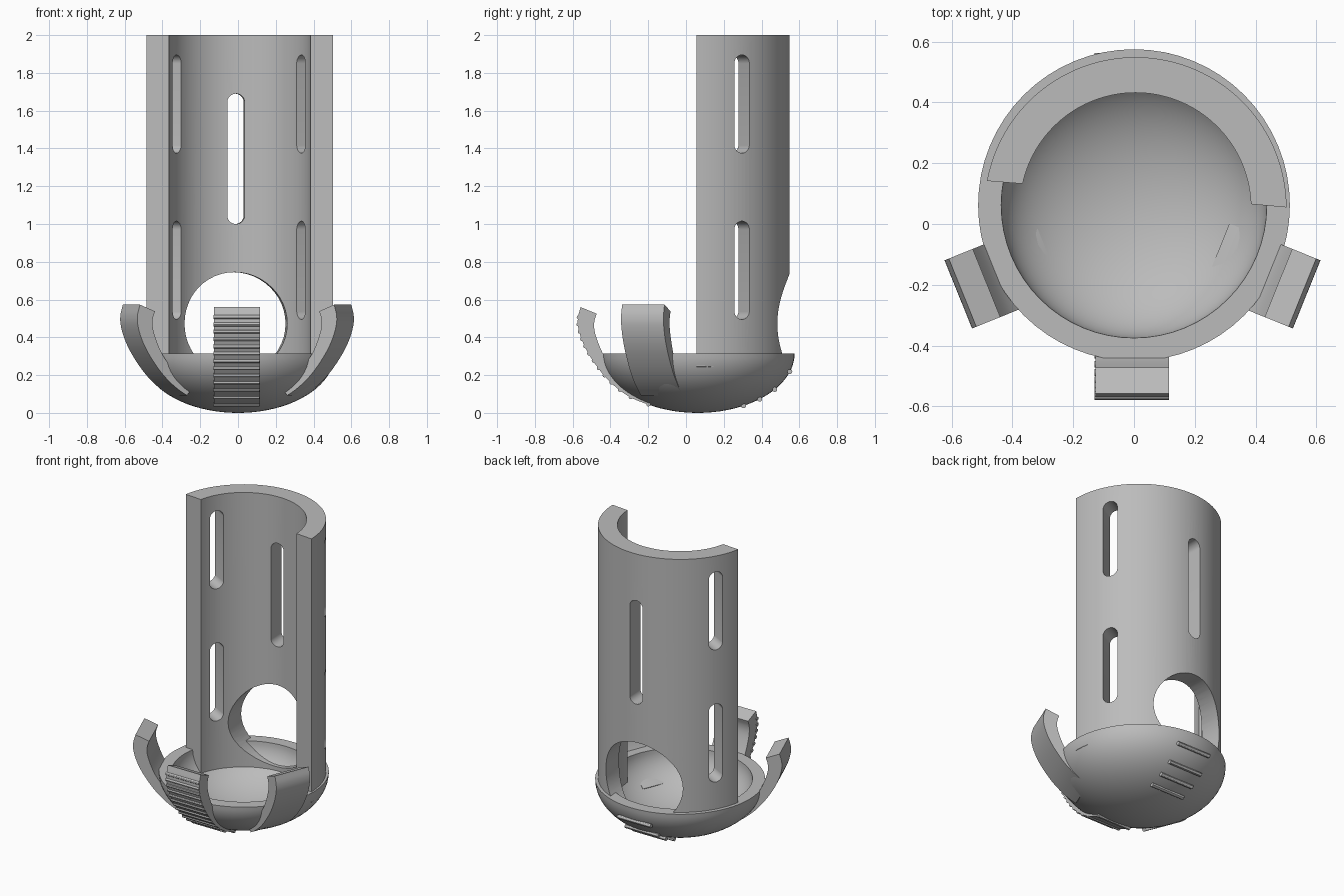
import bpy, bmesh
from math import cos, sin, pi, radians, sqrt
from mathutils import Matrix, Vector

if "Cube" in bpy.data.objects:
    bpy.data.objects.remove(bpy.data.objects["Cube"])

grey = bpy.data.materials.new("plain grey")
grey.use_nodes = True
grey.diffuse_color = (0.5, 0.5, 0.5, 1)
grey.node_tree.nodes["Principled BSDF"].inputs["Base Color"].default_value = (0.5, 0.5, 0.5, 1)


def finish(name, bm, matrix=Matrix()):
    bmesh.ops.recalc_face_normals(bm, faces=bm.faces)
    mesh = bpy.data.meshes.new(name)
    bm.transform(matrix)
    bm.to_mesh(mesh)
    bm.free()
    mesh.materials.append(grey)
    ob = bpy.data.objects.new(name, mesh)
    bpy.context.collection.objects.link(ob)
    return ob


def smooth(ob):
    bpy.ops.object.select_all(action='DESELECT')
    ob.select_set(True)
    bpy.context.view_layer.objects.active = ob
    bpy.ops.object.shade_smooth_by_angle(angle=radians(30))


def loft(name, sections, matrix=Matrix()):
    """Skin closed cross-sections in order and cap both ends."""
    bm = bmesh.new()
    rings = [[bm.verts.new(p) for p in s] for s in sections]
    n = len(rings[0])
    for a, b in zip(rings, rings[1:]):
        for i in range(n):
            j = (i + 1) % n
            bm.faces.new((a[i], a[j], b[j], b[i]))
    bm.faces.new(rings[0])
    bm.faces.new(rings[-1])
    return finish(name, bm, matrix)


def spline(points, steps=6):
    """Smooth curve through 2D points."""
    pts = [Vector(p) for p in points]
    pts = [2 * pts[0] - pts[1]] + pts + [2 * pts[-1] - pts[-2]]
    out = []
    for a, b, c, d in zip(pts, pts[1:], pts[2:], pts[3:]):
        for k in range(steps):
            t = k / steps
            out.append(0.5 * (2 * b + (c - a) * t + (2 * a - 5 * b + 4 * c - d) * t * t
                              + (3 * b - a - 3 * c + d) * t ** 3))
    return out + [pts[-2]]


# Half tube, its lower edge sunk into the bowl wall
CX, CY, R_OUT, R_IN = 0.005, 0.052, 0.497, 0.38
STEPS = 64
sections = []
for i in range(STEPS + 1):
    t = i / STEPS
    ao, ai = radians(0.3 + 169.3 * t), radians(2 + 165.8 * t)
    po = (R_OUT * cos(ao), R_OUT * sin(ao))
    pi_ = (R_IN * cos(ai), R_IN * sin(ai))
    sections.append([(*po, 0.245), (*po, 2), (*pi_, 2), (*pi_, 0.17)])
tube = loft("half_tube", sections, Matrix.Translation((CX, CY, 0)))


# Openings through the tube: rounded slots and one round window
def cut(target, angle, low, high, radius):
    outline = []
    for i in range(49):
        a = pi * i / 24
        if i == 48:
            break
        z = high - radius if i <= 24 else low + radius
        outline.append((radius * cos(a), z + radius * sin(a)))
    cutter = loft("slot_cutter", [[(d, w, z) for w, z in outline] for d in (0.2, 0.7)],
                  Matrix.Translation((CX, CY, 0)) @ Matrix.Rotation(radians(angle), 4, 'Z'))
    mod = target.modifiers.new("opening", 'BOOLEAN')
    mod.operation, mod.solver, mod.object = 'DIFFERENCE', 'EXACT', cutter
    bpy.context.view_layer.update()
    graph = bpy.context.evaluated_depsgraph_get()
    mesh = bpy.data.meshes.new_from_object(target.evaluated_get(graph))
    target.modifiers.clear()
    target.data = mesh
    bpy.data.objects.remove(cutter)


for side in (29.5, 150.5):
    cut(tube, side, 1.375, 1.895, 0.046)
    cut(tube, side, 0.495, 1.015, 0.046)
cut(tube, 92.4, 1.0, 1.69, 0.046)
cut(tube, 93.5, 0.2, 0.745, 0.2725)
smooth(tube)

# Half-ellipsoid bowl with a flat rim
RIM, BY, BR = 0.315, 0.062, 0.513
bm = bmesh.new()
arc = [pi / 2 * i / 20 for i in range(21)]
profile = [(BR * sin(a), RIM - RIM * cos(a)) for a in arc]
profile += [(0.437 * sin(a), RIM - 0.267 * cos(a)) for a in reversed(arc)]
verts = [bm.verts.new((r, 0, z)) for r, z in profile]
edges = [bm.edges.new(e) for e in zip(verts, verts[1:])]
bmesh.ops.spin(bm, geom=verts + edges, cent=(0, 0, 0), axis=(0, 0, 1), angle=2 * pi, steps=64)
bmesh.ops.remove_doubles(bm, verts=bm.verts, dist=0.0005)
smooth(finish("bowl", bm, Matrix.Translation((0, BY, 0))))

# Three hooks curling up out of the bowl
outer = spline([(0.19, 0.04), (0.29, 0.08), (0.37, 0.135), (0.44, 0.205), (0.505, 0.295),
                (0.547, 0.375), (0.57, 0.45), (0.572, 0.505), (0.558, 0.56)])
inner = spline([(0.18, 0.09), (0.25, 0.125), (0.32, 0.17), (0.385, 0.235), (0.435, 0.305),
                (0.468, 0.38), (0.485, 0.44), (0.485, 0.485), (0.473, 0.525)])
HALF = 0.121
for name, angle, shift, lift, skip in (("front_hook", -90, 0, 0, 0),
                                       ("left_hook", -22, 0.045, 0.013, 6),
                                       ("right_hook", 202, 0.045, 0.013, 6)):
    sections = [[(o.x, -HALF, o.y), (o.x, HALF, o.y), (i.x, HALF, i.y), (i.x, -HALF, i.y)]
                for o, i in list(zip(outer, inner))[skip:]]
    place = Matrix.Rotation(radians(angle), 4, 'Z') @ Matrix.Translation((shift, 0, lift))
    smooth(loft(name, sections, Matrix.Translation((-0.005, 0, 0)) @ place))


# Grip ribs across the front hook and the back of the bowl
def rib(name, y, z, radius=0.011):
    ring = [(radius * cos(pi * k / 6), radius * sin(pi * k / 6)) for k in range(12)]
    smooth(loft(name, [[(x, y + a, z + b) for a, b in ring] for x in (-0.13, 0.115)]))


for k in range(13):
    z = 0.045 + 0.0385 * k
    a, b = next((a, b) for a, b in zip(outer, outer[1:]) if a.y <= z <= b.y)
    t = (z - a.y) / (b.y - a.y)
    rib("front_rib", -(a.x + (b.x - a.x) * t) + 0.004, z)
for y in (0.55, 0.47, 0.39, 0.305):
    rib("back_rib", y, RIM - RIM * sqrt(1 - ((y - BY) / BR) ** 2), 0.013)
